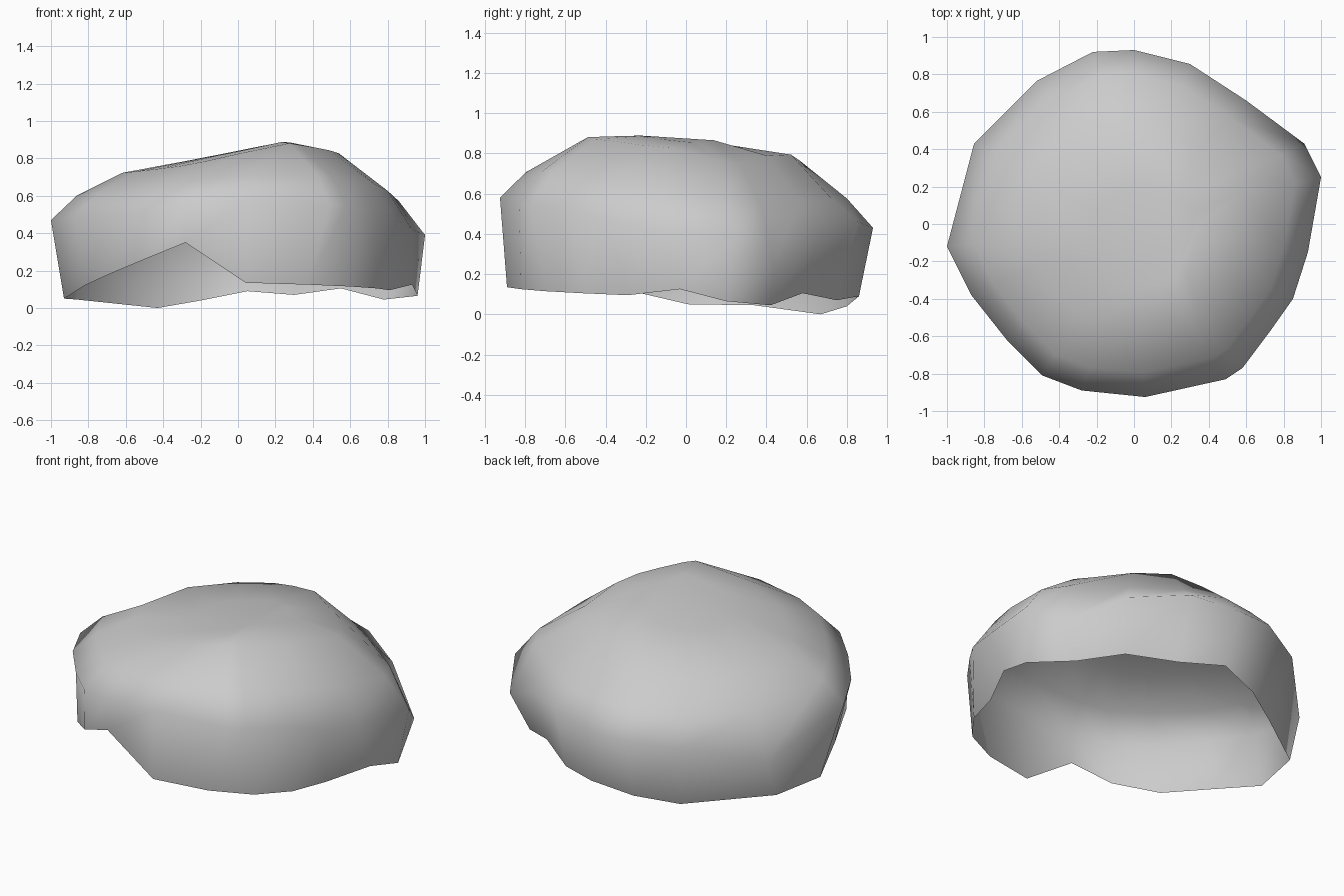
import bpy
import bmesh

# Remove only the default cube
default_cube = bpy.data.objects.get("Cube")
if default_cube:
    bpy.data.objects.remove(default_cube, do_unlink=True)


def make_material(name, colour):
    material = bpy.data.materials.new(name)
    material.use_nodes = True
    material.diffuse_color = colour
    shader = material.node_tree.nodes["Principled BSDF"]
    shader.inputs["Base Color"].default_value = colour
    shader.inputs["Roughness"].default_value = 0.9
    return material


# Ragged open bottom edge of the boulder, counter-clockwise from its left side
lower_rim = [
    (.96, .2, .065), (.78, .42, .045), (.55, .58, .105), (.3, .75, .07),
    (.05, .86, .09), (-.2, .8, .04), (-.43, .67, 0), (-.86, .34, .045),
    (-.93, .01, .05), (-.82, -.29, .12), (-.69, -.59, .18), (-.5, -.79, .26),
    (-.28, -.88, .35), (.04, -.89, .135), (.37, -.82, .125), (.6, -.7, .115),
    (.74, -.52, .105), (.81, -.29, .095), (.93, -.03, .125),
]

# Widest girth of the boulder, one point above each rim point
girth = [
    (1, .25, .39), (.91, .43, .24), (.6, .66, .42), (.3, .855, .46),
    (0, .93, .43), (-.22, .92, .43), (-.52, .765, .4), (-.855, .43, .28),
    (-1, -.12, .47), (-.87, -.38, .49), (-.68, -.62, .5), (-.49, -.81, .52),
    (-.28, -.89, .55), (.06, -.925, .58), (.49, -.83, .55), (.58, -.77, .55),
    (.73, -.57, .52), (.85, -.4, .47), (.93, -.15, .42),
]


def shoulder_height(x, y):
    """Rounded edge: fuller at the left front, flatter on the right."""
    left_front_bulge = -.08 * max(x, 0) * y
    right_side_drop = .1 * max(-x, 0) * abs(y)
    return .64 - .08 * y - .05 * x * x + left_front_bulge - right_side_drop


def crown_height(x, y):
    """Top surface: rises to a ridge on the left, then falls away."""
    ridge = .25
    left_of_ridge = min(x, ridge)
    right_of_ridge = max(x - ridge, 0)
    slope = .18 * (left_of_ridge - ridge) - .2 * right_of_ridge
    back_corner_drop = .6 * right_of_ridge * max(y, 0)
    tilt = y * (.05 + .1 * left_of_ridge)
    return .88 + slope - tilt - .13 * y * y - back_corner_drop


def shrink_ring(points, scale, shift, height):
    """Pull a ring inwards and lift it onto a height surface."""
    ring = []
    for point in points:
        x = point[0] * scale + shift[0]
        y = point[1] * scale + shift[1]
        ring.append((x, y, height(x, y)))
    return ring


def loft(bm, rings):
    """Skin neighbouring rings with quads and return the vertex rings."""
    vertex_rings = [[bm.verts.new(point) for point in ring] for ring in rings]
    for lower, upper in zip(vertex_rings, vertex_rings[1:]):
        count = len(lower)
        for i in range(count):
            j = (i + 1) % count
            bm.faces.new((lower[i], lower[j], upper[j], upper[i]))
    return vertex_rings


def cap_with_fan(bm, ring, centre):
    """Close a ring with triangles that meet at one point."""
    tip = bm.verts.new(centre)
    for vertex, following in zip(ring, ring[1:] + ring[:1]):
        bm.faces.new((vertex, following, tip))


# Boulder shell: steep sides, rounded shoulder, gently tilted top
shoulder = shrink_ring(girth, .86, (0, 0), shoulder_height)
crown = shrink_ring(girth, .6, (-.02, .01), crown_height)
summit = shrink_ring(girth, .3, (.06, -.06), crown_height)
peak = (.24, -.22, crown_height(.24, -.22))

shell = bmesh.new()
vertex_rings = loft(shell, [lower_rim, girth, shoulder, crown, summit])
cap_with_fan(shell, vertex_rings[-1], peak)
for face in shell.faces:
    face.smooth = True

mesh = bpy.data.meshes.new("boulder_shell")
shell.to_mesh(mesh)
shell.free()
mesh.materials.append(make_material("pale stone grey", (.6, .6, .6, 1)))
boulder = bpy.data.objects.new("boulder_shell", mesh)
bpy.context.collection.objects.link(boulder)
